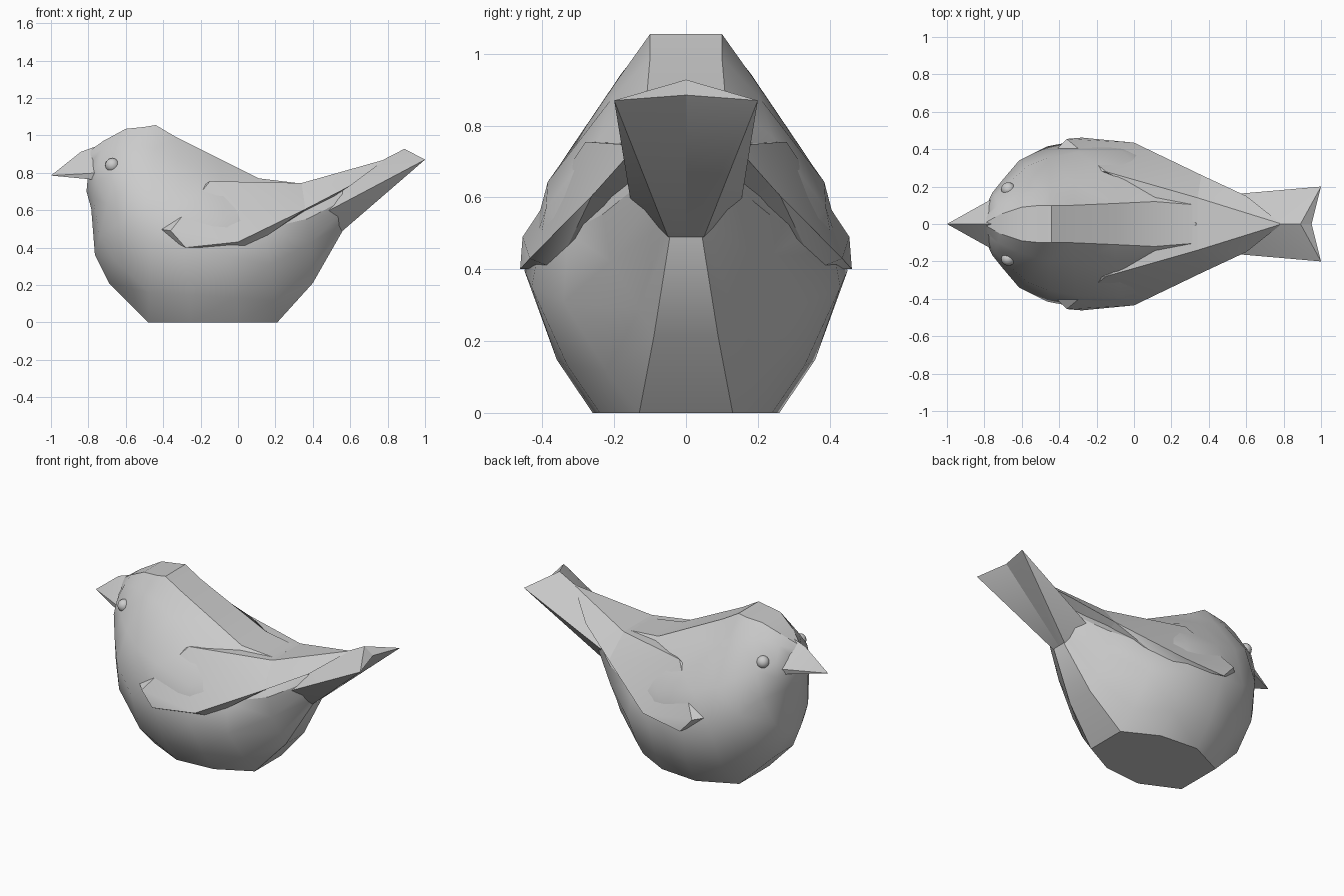
import bpy, bmesh, math
from mathutils import Vector

cube = bpy.data.objects.get("Cube")
if cube:
    bpy.data.objects.remove(cube, do_unlink=True)

grey = bpy.data.materials.new("plain grey")
grey.use_nodes = True
tone = (0.6, 0.6, 0.6, 1)
grey.diffuse_color = tone
grey.node_tree.nodes["Principled BSDF"].inputs["Base Color"].default_value = tone


def finish(bm, name, angle):
    bmesh.ops.recalc_face_normals(bm, faces=bm.faces)
    mesh = bpy.data.meshes.new(name)
    bm.to_mesh(mesh)
    bm.free()
    mesh.materials.append(grey)
    obj = bpy.data.objects.new(name, mesh)
    bpy.context.collection.objects.link(obj)
    bpy.ops.object.select_all(action='DESELECT')
    obj.select_set(True)
    bpy.context.view_layer.objects.active = obj
    bpy.ops.object.shade_smooth_by_angle(angle=math.radians(angle))


def hull(points, name, side=1, angle=28):
    bm = bmesh.new()
    for x, y, z in points:
        bm.verts.new((x, y * side, z))
    bmesh.ops.convex_hull(bm, input=bm.verts)
    loose = [v for v in bm.verts if not v.link_faces]
    bmesh.ops.delete(bm, geom=loose, context='VERTS')
    finish(bm, name, angle)


# Body: slanted rings, each (top x, top z, bottom x, bottom z, half widths from top to bottom)
levels = (0, 0.12, 0.35, 0.6, 0.85, 1)
rings = [
    (-0.79, 0.92, -0.81, 0.70, (0.01, 0.03, 0.05, 0.07, 0.04, 0.01)),
    (-0.72, 0.97, -0.785, 0.61, (0.05, 0.10, 0.155, 0.165, 0.12, 0.04)),
    (-0.60, 1.035, -0.765, 0.36, (0.09, 0.15, 0.235, 0.24, 0.17, 0.06)),
    (-0.50, 1.045, -0.69, 0.21, (0.10, 0.18, 0.31, 0.34, 0.25, 0.09)),
    (-0.44, 1.055, -0.48, 0, (0.10, 0.19, 0.355, 0.415, 0.31, 0.15)),
    (-0.33, 0.99, -0.25, 0, (0.10, 0.21, 0.385, 0.45, 0.36, 0.26)),
    (-0.10, 0.875, 0, 0, (0.11, 0.24, 0.39, 0.43, 0.33, 0.24)),
    (0.11, 0.77, 0.21, 0, (0.12, 0.22, 0.33, 0.34, 0.22, 0.13)),
    (0.36, 0.74, 0.40, 0.21, (0.10, 0.17, 0.23, 0.21, 0.13, 0.09)),
    (0.56, 0.74, 0.56, 0.49, (0.05, 0.09, 0.11, 0.10, 0.06, 0.045)),
]
bm = bmesh.new()
loops = []
for xt, zt, xb, zb, widths in rings:
    half = [(xt + (xb - xt) * t, w, zt + (zb - zt) * t) for t, w in zip(levels, widths)]
    outline = half + [(x, -y, z) for x, y, z in reversed(half)]
    loops.append([bm.verts.new(p) for p in outline])
for a, b in zip(loops, loops[1:]):
    for i in range(len(a)):
        j = (i + 1) % len(a)
        bm.faces.new((a[i], a[j], b[j], b[i]))
bm.faces.new(loops[0])
bm.faces.new(loops[-1])
bmesh.ops.triangulate(bm, faces=[f for f in bm.faces if len(f.verts) == 4])
finish(bm, "body", 32)

# Beak: pointed wedge over the throat
hull([(-1, 0, 0.785), (-0.84, 0, 0.912), (-0.74, 0.145, 0.80), (-0.74, -0.145, 0.80),
      (-0.77, 0.12, 0.763), (-0.77, -0.12, 0.763), (-0.68, 0, 0.97)], "beak")

# Tail halves, folded wings and eyes on both sides
wing_section = [(0.34, 0.14, 0.745), (0.34, 0, 0.745), (0.36, 0.262, 0.605), (0.32, 0.05, 0.55)]
for side, name in ((1, "left"), (-1, "right")):
    hull([(0.45, 0, 0.70), (0.89, 0, 0.928), (0.95, 0, 0.885), (1, 0.2, 0.87),
          (0.48, 0.155, 0.595), (0.56, 0.05, 0.49), (0.56, 0, 0.49), (0.4, 0, 0.45)],
         name + "_tail", side)

    hull([(-0.50, 0.31, 0.51), (-0.36, 0.455, 0.49), (-0.28, 0.462, 0.40), (0, 0.435, 0.43),
          (0.06, 0.36, 0.40), (-0.15, 0.28, 0.755)] + wing_section,
         name + "_wing", side, 35)

    hull(wing_section + [(0.60, 0.15, 0.73), (0.79, 0, 0.872), (0.55, 0, 0.70)],
         name + "_wing_tip", side, 35)

    bm = bmesh.new()
    bmesh.ops.create_uvsphere(bm, u_segments=16, v_segments=10, radius=0.038)
    bmesh.ops.translate(bm, verts=bm.verts, vec=Vector((-0.672, 0.185 * side, 0.84)))
    finish(bm, name + "_eye", 40)
